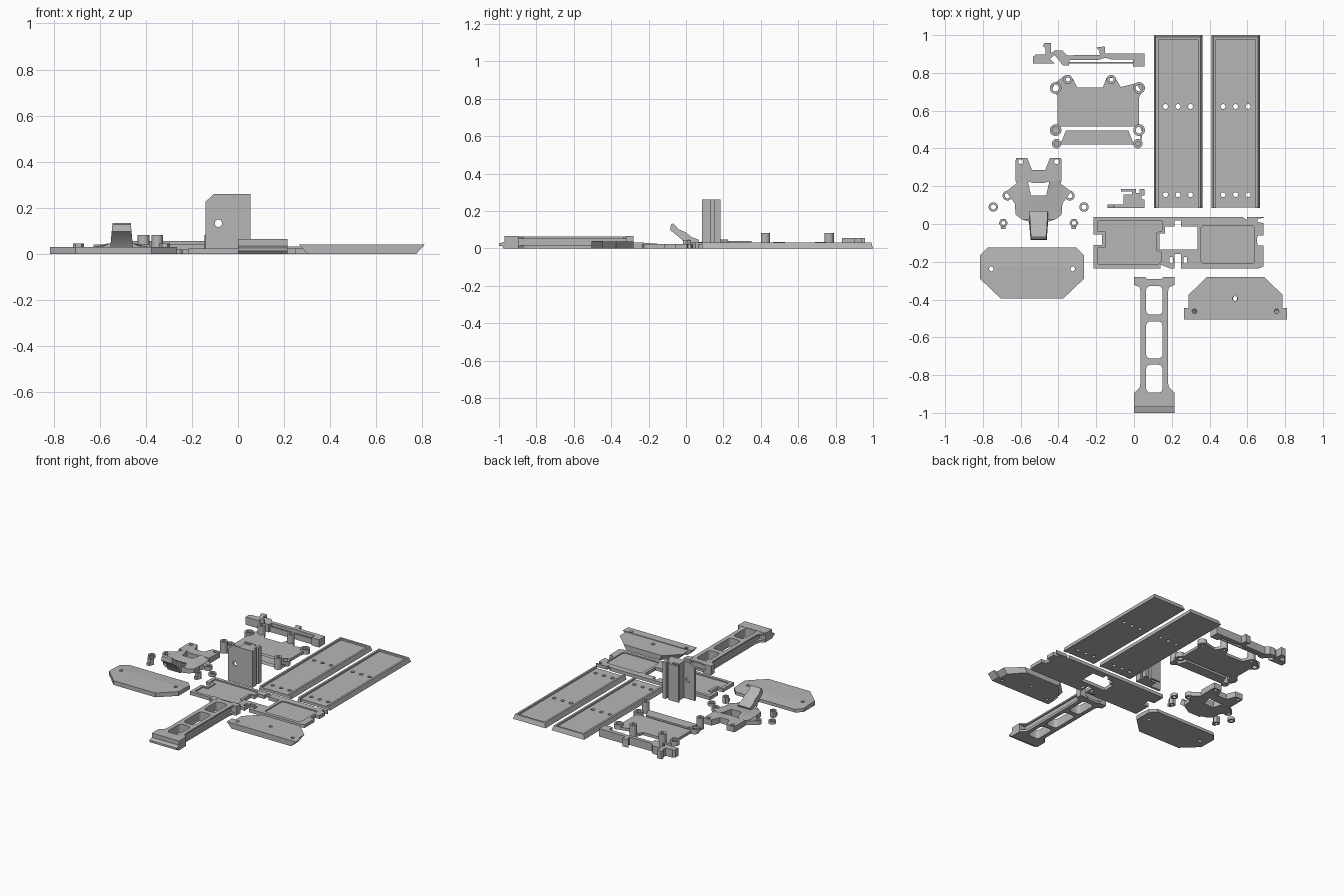
import bpy, bmesh, math
from mathutils import Vector

grey = bpy.data.materials.new("light_grey")
grey.diffuse_color = (0.47, 0.47, 0.47, 1)


def rect(x0, y0, x1, y1, r=0.0):
    """Rectangle outline with optional rounded corners."""
    if r == 0:
        return [(x0, y0), (x1, y0), (x1, y1), (x0, y1)]
    pts = []
    for cx, cy, a in ((x1-r, y1-r, 0), (x0+r, y1-r, 90), (x0+r, y0+r, 180), (x1-r, y0+r, 270)):
        pts += [(cx + r*math.cos(math.radians(a+s)), cy + r*math.sin(math.radians(a+s)))
                for s in (0, 30, 60, 90)]
    return pts


def circle(x, y, r, n=20):
    return [(x + r*math.cos(2*math.pi*i/n), y + r*math.sin(2*math.pi*i/n)) for i in range(n)]


def prism(name, outline, lo, hi, holes=(), axis="z", shape=None):
    """Extrude a closed outline with holes along an axis; shape(v) can adjust the vertices."""
    cu = bpy.data.curves.new(name, "CURVE")
    cu.dimensions, cu.fill_mode, cu.extrude = "2D", "BOTH", (hi-lo)/2
    for loop in [outline, *holes]:
        sp = cu.splines.new("POLY")
        sp.points.add(len(loop)-1)
        for p, (a, b) in zip(sp.points, loop):
            p.co = (a, b, 0, 1)
        sp.use_cyclic_u = True
    tmp = bpy.data.objects.new("tmp", cu)
    bpy.context.collection.objects.link(tmp)
    dg = bpy.context.evaluated_depsgraph_get()
    me = bpy.data.meshes.new_from_object(tmp.evaluated_get(dg))
    bpy.data.objects.remove(tmp)
    bm = bmesh.new()
    bm.from_mesh(me)
    for v in bm.verts:
        a, b, t = v.co.x, v.co.y, v.co.z + (lo+hi)/2
        v.co = {"z": (a, b, t), "y": (a, t, b), "x": (t, a, b)}[axis]
        if shape:
            v.co = Vector(shape(v.co))
    bmesh.ops.remove_doubles(bm, verts=bm.verts, dist=1e-5)
    bmesh.ops.recalc_face_normals(bm, faces=bm.faces)
    bm.to_mesh(me)
    bm.free()
    me.name = name
    me.materials.clear()
    me.materials.append(grey)
    ob = bpy.data.objects.new(name, me)
    bpy.context.collection.objects.link(ob)
    return ob


def ring(name, x, y, r, hole, h, n=20):
    return prism(name, circle(x, y, r, n), 0, h, [circle(x, y, hole)])


# Two long rimmed panels, open at the near end
for i, x in enumerate((0.105, 0.41)):
    w, t = 0.257, 0.024
    holes = [circle(x+dx, y, 0.013) for dx in (0.062, 0.128, 0.194) for y in (0.155, 0.622)]
    prism(f"panel_floor_{i+1}", rect(x+t, 0.088, x+w-t, 0.976), 0, 0.02, holes)
    rim = [(x, 0.085), (x+t, 0.085), (x+t, 0.976), (x+w-t, 0.976), (x+w-t, 0.085),
           (x+w, 0.085), (x+w, 1.0), (x, 1.0)]
    mid = x + w/2
    prism(f"panel_rim_{i+1}", rim, 0, 0.032, shape=lambda v: (
        v.x + (math.copysign(0.01, mid-v.x) if v.z > 0.02 and abs(v.x-mid) > w/2-0.005 else 0),
        v.y - (0.01 if v.z > 0.02 and v.y > 0.99 else 0), v.z))

# Wide base plate with central opening and notched edges
outline = [(-0.215, -0.235), (0.14, -0.235), (0.14, -0.215), (0.19, -0.235), (0.215, -0.235),
           (0.215, -0.16), (0.25, -0.16), (0.25, -0.235), (0.66, -0.235), (0.685, -0.225),
           (0.685, -0.115), (0.655, -0.115), (0.65, -0.085), (0.655, -0.06), (0.685, -0.06),
           (0.685, 0.005), (0.655, 0.01), (0.655, 0.028), (0.685, 0.032), (0.685, 0.038),
           (0.6, 0.038), (0.595, 0.02), (0.575, 0.038), (-0.215, 0.038), (-0.215, -0.055),
           (-0.17, -0.055), (-0.17, -0.11), (-0.215, -0.11)]
opening = [(0.135, -0.135), (0.335, -0.135), (0.335, -0.012), (0.25, -0.012), (0.25, 0.018),
           (0.215, 0.018), (0.215, -0.012), (0.165, -0.012), (0.165, -0.05), (0.135, -0.05)]
slots = [rect(x, -0.21, x+0.018, -0.175, 0.006) for x in (0.188, 0.262)]
left_pocket = [(-0.19, -0.213), (0.13, -0.213), (0.145, -0.195), (0.145, -0.15), (0.118, -0.14),
               (0.118, -0.045), (0.15, -0.035), (0.15, 0.015), (-0.19, 0.015), (-0.19, -0.04),
               (-0.15, -0.04), (-0.15, -0.125), (-0.19, -0.125)]
right_pocket = rect(0.355, -0.21, 0.638, -0.008, 0.018)
prism("base_plate", outline, 0, 0.016, [opening, *slots])
prism("base_plate_rim", outline, 0.016, 0.024, [opening, *slots, left_pocket, right_pocket])

# Long handle: flanges above and below a narrower web, with three windows
windows = [rect(0.064, a, 0.151, b, 0.022) for a, b in ((-0.48, -0.328), (-0.712, -0.515), (-0.893, -0.745))]
body = [(0.0, -0.895), (0.03, -0.865), (0.035, -0.84), (0.035, -0.36), (0.03, -0.335), (0.0, -0.322),
        (0.0, -0.28), (0.06, -0.28), (0.07, -0.29), (0.145, -0.29), (0.155, -0.28), (0.215, -0.28),
        (0.215, -0.322), (0.185, -0.335), (0.18, -0.36), (0.18, -0.84), (0.185, -0.865), (0.215, -0.895)]
prism("handle_lower_flange", body, 0, 0.016, windows)
prism("handle_upper_flange", body, 0.052, 0.063, windows)
prism("handle_web", rect(0.046, -0.9, 0.169, -0.30), 0.016, 0.052, windows)
for i, x in enumerate((0.0, 0.17)):
    prism(f"handle_ear_{i+1}", rect(x, -0.322, x+0.045, -0.28), 0.0, 0.065)
prism("handle_end_block", [(-0.895, 0), (-0.975, 0), (-0.985, 0.012), (-1.0, 0.012), (-1.0, 0.026),
      (-0.97, 0.034), (-0.97, 0.065), (-0.895, 0.065)], 0, 0.215, axis="x")

# Left skid: chamfered plate whose back strip slopes down
skid = [(-0.775, -0.125), (-0.815, -0.165), (-0.815, -0.29), (-0.705, -0.395), (-0.375, -0.395),
        (-0.265, -0.29), (-0.265, -0.165), (-0.305, -0.125)]
prism("left_skid_front", [(-0.815, -0.225), *skid[2:6], (-0.265, -0.225)], 0, 0.03,
      [circle(x, -0.238, 0.0125) for x in (-0.755, -0.325)])
prism("left_skid_back", [(-0.265, -0.225), skid[6], skid[7], skid[0], skid[1], (-0.815, -0.225)], 0, 0.03,
      shape=lambda v: (v.x, v.y, v.z - (0.08*(v.y+0.225) if v.z > 0.01 else 0)))

# Right skid: base strip and trapezoid, narrowing toward the underside
narrow = lambda v: (0.5375 + (v.x-0.5375)*(0.865 + 0.135*v.z/0.04), v.y, v.z)
prism("right_skid_strip", rect(0.265, -0.505, 0.81, -0.445), 0, 0.04,
      [circle(x, -0.462, 0.0125) for x in (0.32, 0.755)], shape=narrow)
prism("right_skid_plate", [(0.285, -0.445), (0.285, -0.375), (0.385, -0.28), (0.69, -0.28),
      (0.79, -0.375), (0.79, -0.445)], 0, 0.036, [circle(0.535, -0.395, 0.013)], shape=narrow)

# Mounting plate with short corner bosses and tall posts
bosses = [(-0.415, 0.72), (0.027, 0.72), (0.027, 0.497), (-0.415, 0.497)]
posts = [(-0.35, 0.765), (-0.12, 0.765), (0.02, 0.425), (-0.41, 0.425)]
plate = [(-0.415, 0.748), (-0.37, 0.785), (-0.33, 0.78), (-0.3, 0.722), (-0.165, 0.722), (-0.145, 0.775),
         (-0.1, 0.775), (-0.07, 0.725), (0.01, 0.745), (0.04, 0.7), (0.027, 0.67), (0.027, 0.53),
         (0.045, 0.48), (0.035, 0.42), (0.0, 0.42), (-0.03, 0.495), (-0.36, 0.495), (-0.39, 0.42),
         (-0.425, 0.42), (-0.44, 0.48), (-0.405, 0.53), (-0.405, 0.68), (-0.44, 0.71)]
prism("mounting_plate", plate, 0, 0.02, [circle(x, y, 0.018) for x, y in bosses]
      + [circle(x, y, 0.011) for x, y in posts])
for i, (x, y) in enumerate(bosses):
    ring(f"short_boss_{i+1}", x, y, 0.031, 0.018, 0.034)
for i, (x, y) in enumerate(posts):
    ring(f"tall_post_{i+1}", x, y, 0.025, 0.011, 0.082)

# Cable clip with two upright hooks and a thin front lip
prism("cable_clip", [(-0.535, 0.85), (-0.535, 0.885), (-0.52, 0.897), (-0.468, 0.897), (-0.468, 0.932),
      (-0.482, 0.94), (-0.475, 0.958), (-0.44, 0.958), (-0.44, 0.905), (-0.415, 0.92), (-0.38, 0.918),
      (-0.355, 0.893), (-0.18, 0.895), (-0.185, 0.92), (-0.2, 0.935), (-0.155, 0.94), (-0.152, 0.902),
      (0.055, 0.902), (0.055, 0.835), (-0.005, 0.835), (-0.005, 0.872), (-0.12, 0.872), (-0.155, 0.88),
      (-0.19, 0.868), (-0.34, 0.868), (-0.345, 0.838), (-0.375, 0.838), (-0.42, 0.895), (-0.445, 0.875),
      (-0.42, 0.85)], 0, 0.056)
prism("clip_lip", rect(-0.345, 0.85, 0.0, 0.858), 0, 0.04)

# Carriage mount: forked frame, sloped body, side ears and tilted tail
cx = -0.505
mirror = lambda half: [(cx+a, b) for a, b in half] + [(cx-a, b) for a, b in reversed(half)]
prism("carriage_fork", mirror([(0.035, 0.285), (0.06, 0.35), (0.118, 0.35), (0.122, 0.335), (0.122, 0.225),
      (0.057, 0.225), (0.03, 0.218)]), 0, 0.04, [circle(cx+s*0.095, 0.33, 0.013) for s in (-1, 1)])
prism("carriage_body", mirror([(0.04, 0.15), (0.057, 0.225), (0.115, 0.225), (0.13, 0.175), (0.122, 0.05),
      (0.09, 0.025), (0.05, 0.012)]), 0, 0.046, shape=lambda v: (
      v.x, v.y, v.z - (0.016 if v.z > 0.02 and abs(v.x-cx) > 0.08 else 0)))
for i, s in enumerate((-1, 1)):
    ex = cx + s*0.165
    ring(f"carriage_ear_{i+1}", ex, 0.15, 0.026, 0.014, 0.03)
    prism(f"ear_arm_{i+1}", [(cx+s*0.115, 0.215), (ex+s*0.008, 0.172), (ex-s*0.016, 0.14),
          (cx+s*0.12, 0.10)], 0, 0.028)
    # Loose spacers and nuts
    ring(f"spacer_{i+1}", cx + s*0.24, 0.09, 0.025, 0.014, 0.02)
    ring(f"nut_{i+1}", cx + s*0.187, 0.005, 0.024, 0.011, 0.045, 6)
    prism(f"nut_tab_{i+1}", rect(cx+s*0.187-0.012, -0.027, cx+s*0.187+0.012, -0.014), 0, 0.02)
prism("tilted_tail", [(-0.085, 0.098), (-0.08, 0.128), (-0.068, 0.134), (-0.04, 0.102), (0.0, 0.085),
      (0.03, 0.06), (0.07, 0.045), (0.05, 0.0), (0.0, 0.0), (-0.02, 0.045)], cx-0.05, cx+0.05, axis="x",
      shape=lambda v: (cx + (v.x-cx)*(1-1.8*max(0, v.z-0.02)), v.y, v.z))

# Upright bracket: thin front wall, stepped block and ribbed back
prism("bracket_wall", [(-0.14, 0), (0.055, 0), (0.055, 0.26), (-0.105, 0.26), (-0.14, 0.227)],
      0.085, 0.102, [circle(-0.085, 0.133, 0.016)], axis="y")
prism("bracket_block", [(-0.055, 0.102), (0.055, 0.102), (0.055, 0.13), (0.04, 0.13), (0.04, 0.15),
      (0.055, 0.15), (0.055, 0.185), (0.03, 0.185), (0.03, 0.165), (0.01, 0.165), (0.01, 0.185),
      (-0.07, 0.185), (-0.07, 0.172), (-0.01, 0.172), (-0.01, 0.155), (-0.055, 0.155)], 0, 0.26)

# Smooth the round walls while keeping the edges crisp
for ob in bpy.context.scene.objects:
    ob.select_set(True)
    bpy.context.view_layer.objects.active = ob
bpy.ops.object.shade_smooth_by_angle(angle=math.radians(31))
